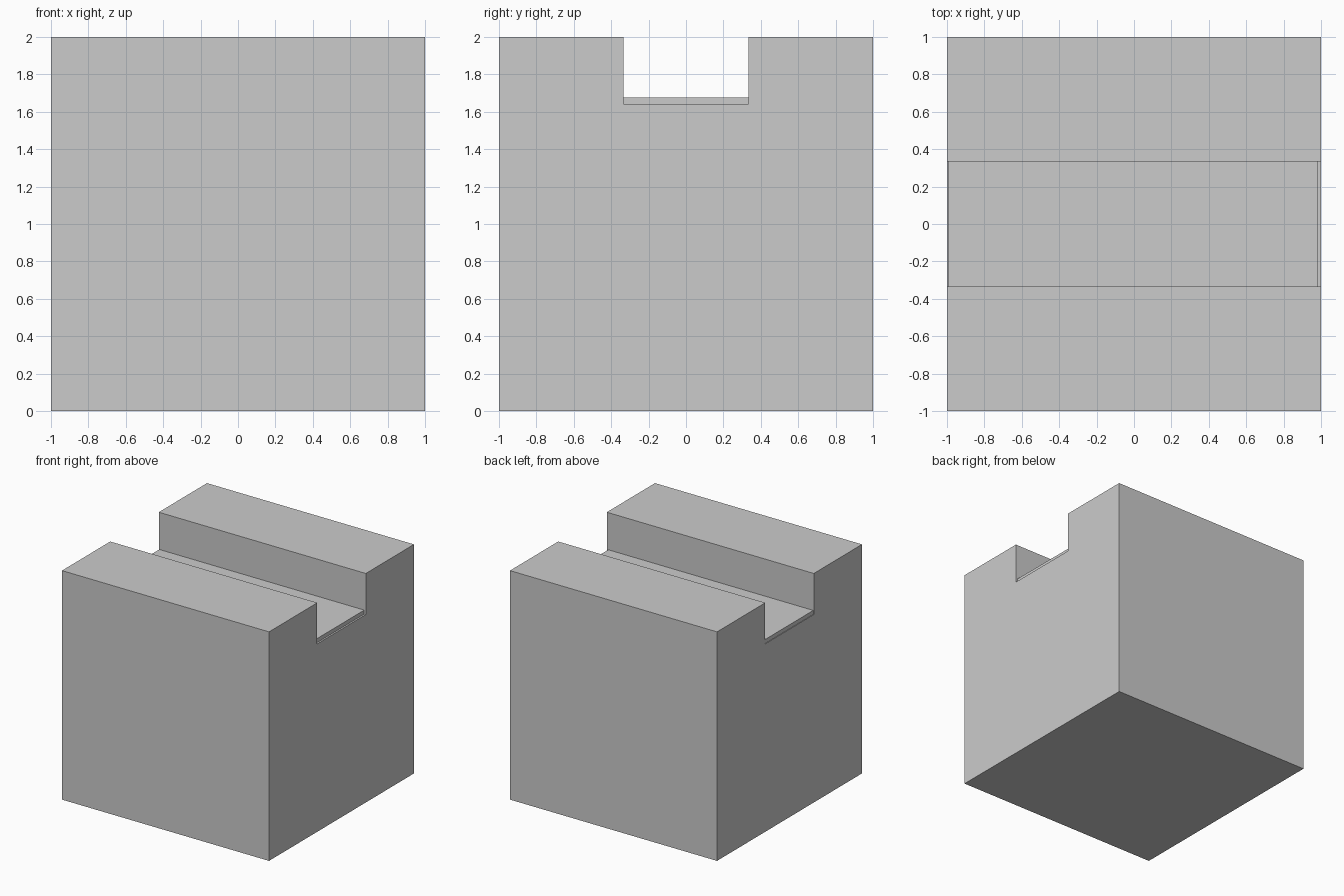
import bpy, bmesh

if "Cube" in bpy.data.objects:
    bpy.data.objects.remove(bpy.data.objects["Cube"])


def extrude_profile(name, points, x0, x1):
    """Sweep a closed (y, z) outline along x."""
    bm = bmesh.new()
    face = bm.faces.new([bm.verts.new((x0, y, z)) for y, z in points])
    swept = bmesh.ops.extrude_face_region(bm, geom=[face])
    verts = [g for g in swept["geom"] if isinstance(g, bmesh.types.BMVert)]
    bmesh.ops.translate(bm, verts=verts, vec=(x1 - x0, 0, 0))
    bmesh.ops.recalc_face_normals(bm, faces=bm.faces)
    mesh = bpy.data.meshes.new(name)
    bm.to_mesh(mesh)
    bm.free()
    obj = bpy.data.objects.new(name, mesh)
    bpy.context.collection.objects.link(obj)
    return obj


W = 0.335        # half width of the channel
BOTTOM = 1.641   # channel bottom
FLOOR = 1.676    # top of the strip lying in the channel

# Block with a channel running along x
half = [(1, 0), (1, 2), (W, 2), (W, BOTTOM)]
outline = half + [(-y, z) for y, z in reversed(half)]
extrude_profile("grooved_block", outline, -1, 1)

# Strip in the channel, slightly short of both ends
strip = [(-W, BOTTOM), (W, BOTTOM), (W, FLOOR), (-W, FLOOR)]
extrude_profile("channel_strip", strip, -0.995, 0.985)
